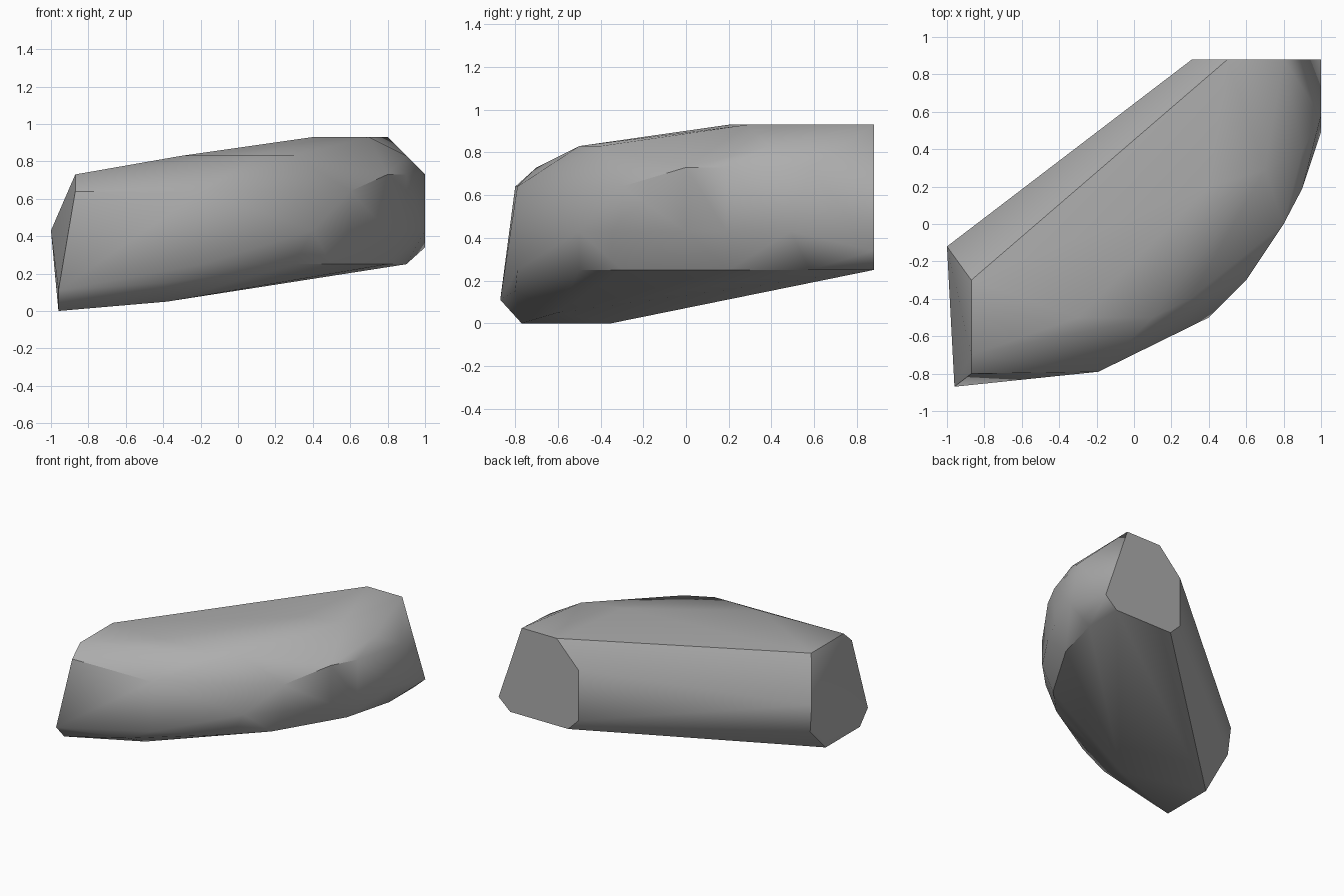
import bpy
import bmesh
import math

# Remove the default object only
default_cube = bpy.data.objects.get("Cube")
if default_cube:
    bpy.data.objects.remove(default_cube, do_unlink=True)


def flat_material(name, colour):
    """Plain single-colour material for viewport and render."""
    material = bpy.data.materials.new(name)
    material.use_nodes = True
    material.diffuse_color = colour
    shader = material.node_tree.nodes["Principled BSDF"]
    shader.inputs["Base Color"].default_value = colour
    shader.inputs["Roughness"].default_value = 0.9
    return material


def convex_stone(name, layers, material):
    """Wrap a stone surface around corner points grouped by height."""
    bm = bmesh.new()
    for height, corners in layers:
        for x, y in corners:
            bm.verts.new((x, y, height))
    hull = bmesh.ops.convex_hull(bm, input=bm.verts[:])
    # Discard corners that ended up inside the stone
    inside = set(hull["geom_interior"]) | set(hull["geom_unused"])
    loose = [v for v in inside if isinstance(v, bmesh.types.BMVert)]
    bmesh.ops.delete(bm, geom=loose, context="VERTS")
    # Merge flat neighbours so the broken ends read as single facets
    bmesh.ops.dissolve_limit(bm, angle_limit=math.radians(1),
                             verts=bm.verts[:], edges=bm.edges[:])
    bmesh.ops.recalc_face_normals(bm, faces=bm.faces[:])

    mesh = bpy.data.meshes.new(name)
    bm.to_mesh(mesh)
    bm.free()
    mesh.materials.append(material)
    stone = bpy.data.objects.new(name, mesh)
    bpy.context.collection.objects.link(stone)
    return stone


# Corner points of the boulder, from the underside to the crown
boulder_layers = [
    # underside
    (0.0, [(-.96, -.77), (-.96, -.35)]),
    (.05, [(-.38, -.6)]),
    (.11, [(-.96, -.87)]),
    (.15, [(-.39, -.8)]),
    (.21, [(-.98, -.13)]),
    # lower rim
    (.25, [(-.19, -.79), (.3, -.5), (.5, -.3), (.8, .2), (.9, .58),
           (.9, .88), (.4, .88)]),
    # widest belt
    (.34, [(.31, .88), (1, .88)]),
    (.43, [(-1, -.12), (.4, -.5), (.6, -.3), (.8, 0), (.9, .19), (1, .49)]),
    # shoulder
    (.64, [(-.87, -.8), (-.19, -.79), (.6, -.3)]),
    (.73, [(-.87, -.7), (-.87, -.3), (.31, .88), (.31, -.4), (.8, 0),
           (.9, .19), (1, .58)]),
    # crown
    (.83, [(-.3, -.5), (.1, -.5), (.3, -.4), (.9, .39)]),
    (.93, [(.4, .2), (.7, .29), (.8, .88), (.5, .88)]),
]

stone_grey = flat_material("stone grey", (.42, .42, .42, 1))
boulder = convex_stone("boulder", boulder_layers, stone_grey)

# Soft surface with crisp edges around the broken facets
bpy.ops.object.select_all(action="DESELECT")
boulder.select_set(True)
bpy.context.view_layer.objects.active = boulder
bpy.ops.object.shade_smooth_by_angle(angle=math.radians(35))
